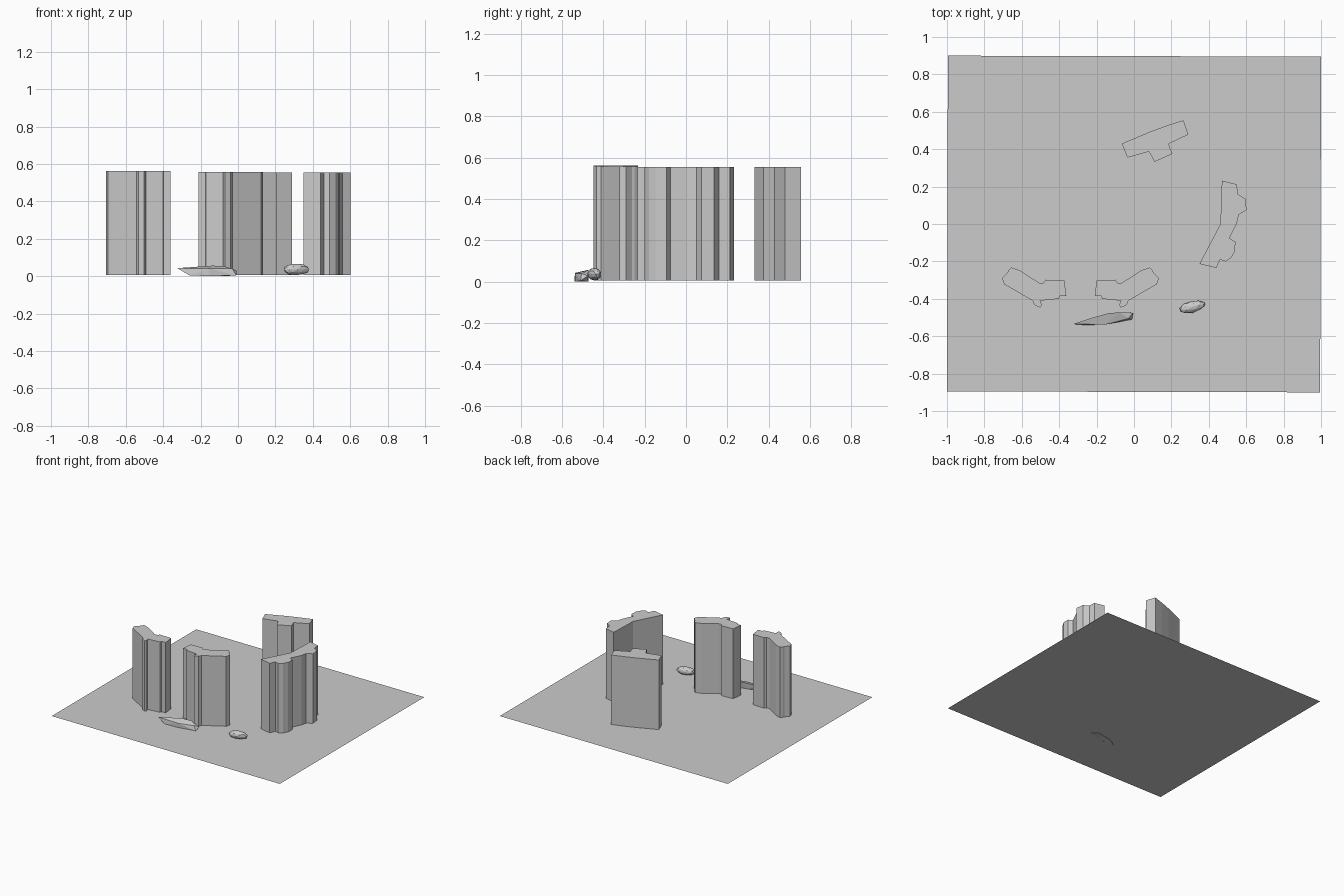
import bpy, bmesh, random
from mathutils import Matrix, Vector

if "Cube" in bpy.data.objects:
    bpy.data.objects.remove(bpy.data.objects["Cube"])

random.seed(4)
BASE = 0.006


def finish(name, bm):
    bmesh.ops.recalc_face_normals(bm, faces=bm.faces)
    mesh = bpy.data.meshes.new(name)
    bm.to_mesh(mesh)
    bm.free()
    obj = bpy.data.objects.new(name, mesh)
    bpy.context.collection.objects.link(obj)
    return obj


def pillar(name, outline, top):
    """Extrude a plan outline into an upright slab."""
    bm = bmesh.new()
    face = bm.faces.new([bm.verts.new((x, y, BASE)) for x, y in outline])
    ext = bmesh.ops.extrude_face_region(bm, geom=[face], use_keep_orig=True)
    verts = [g for g in ext["geom"] if isinstance(g, bmesh.types.BMVert)]
    bmesh.ops.translate(bm, verts=verts, vec=(0, 0, top - BASE))
    return finish(name, bm)


# Flat ground slab
bm = bmesh.new()
bm.faces.new([bm.verts.new((x, y, BASE)) for x, y in
              ((-1, -0.895), (0.995, -0.9), (1, 0.895), (-0.995, 0.9))])
finish("ground_sheet", bm)

# Back and right standing stones
back = [(-0.065, 0.43), (0.0, 0.457), (0.09, 0.495), (0.18, 0.528), (0.265, 0.555),
        (0.29, 0.478), (0.185, 0.428), (0.205, 0.375), (0.11, 0.332),
        (0.08, 0.387), (-0.035, 0.355)]
right = [(0.47, 0.232), (0.55, 0.212), (0.555, 0.16), (0.595, 0.135), (0.602, 0.075),
         (0.56, 0.05), (0.55, 0.005), (0.51, -0.075), (0.542, -0.095),
         (0.54, -0.145), (0.52, -0.18), (0.49, -0.2), (0.46, -0.19),
         (0.44, -0.235), (0.35, -0.213), (0.462, 0.0)]
pillar("back_stone", back, 0.555)
pillar("right_stone", right, 0.555)

# Front pair: the left stone mirrors the middle one
front = [(-0.2, -0.302), (-0.1, -0.298), (-0.088, -0.315), (-0.065, -0.315),
         (0.04, -0.247), (0.085, -0.232), (0.1, -0.25), (0.105, -0.262),
         (0.133, -0.29), (0.122, -0.322), (-0.03, -0.41), (-0.04, -0.433),
         (-0.07, -0.447), (-0.08, -0.433), (-0.07, -0.41), (-0.17, -0.4),
         (-0.175, -0.385), (-0.21, -0.385)]
MIRROR_X = -0.286
pillar("middle_stone", front, 0.558)
pillar("left_stone", [(2 * MIRROR_X - x, y) for x, y in front], 0.562)

# Small faceted rock
bm = bmesh.new()
bmesh.ops.create_icosphere(bm, subdivisions=2, radius=1)
for v in bm.verts:
    v.co *= random.uniform(0.93, 1.05)
bmesh.ops.transform(bm, verts=bm.verts, matrix=(
    Matrix.Translation((0.31, -0.443, 0.036)) @ Matrix.Rotation(0.22, 4, 'Z')
    @ Matrix.Diagonal((0.072, 0.031, 0.031, 1))))
finish("small_rock", bm)

# Long flat shard
shard = [(-0.325, -0.535, 0.043), (-0.26, -0.54, 0.005), (-0.16, -0.537, 0.0),
         (-0.01, -0.51, 0.005), (-0.005, -0.475, 0.028), (-0.07, -0.472, 0.0),
         (-0.08, -0.472, 0.055), (-0.14, -0.478, 0.056), (-0.22, -0.5, 0.05),
         (-0.15, -0.537, 0.04), (-0.03, -0.505, 0.04), (-0.2, -0.5, 0.004)]
bm = bmesh.new()
for p in shard:
    bm.verts.new(p)
bmesh.ops.convex_hull(bm, input=bm.verts)
finish("flat_shard", bm)
